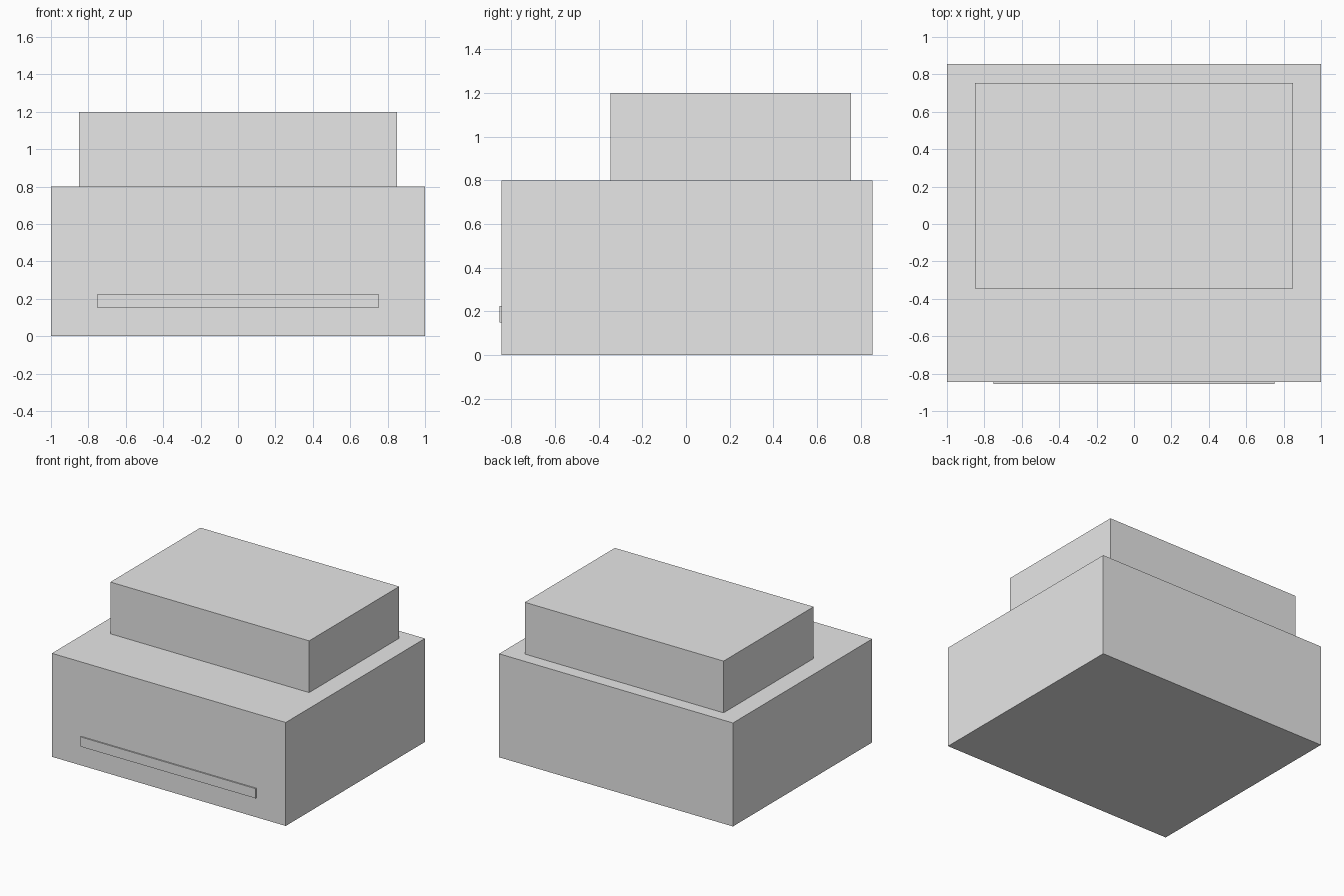
import bpy

if "Cube" in bpy.data.objects:
    bpy.data.objects.remove(bpy.data.objects["Cube"])

grey = bpy.data.materials.new("light grey")
grey.diffuse_color = (0.8, 0.8, 0.8, 1.0)
grey.use_nodes = True
grey.node_tree.nodes["Principled BSDF"].inputs["Base Color"].default_value = grey.diffuse_color


def box(name, lo, hi):
    """Axis-aligned box between two corners."""
    centre = [(a + b) / 2 for a, b in zip(lo, hi)]
    bpy.ops.mesh.primitive_cube_add(size=1, location=centre)
    ob = bpy.context.object
    ob.name = name
    ob.scale = [b - a for a, b in zip(lo, hi)]
    bpy.ops.object.transform_apply(location=False, rotation=False, scale=True)
    ob.data.materials.append(grey)
    return ob


# main housing
box("body", (-1.0, -0.845, 0.0), (1.0, 0.855, 0.8))
# raised block set towards the back
box("upper_block", (-0.85, -0.345, 0.8), (0.85, 0.755, 1.2))
# thin strip on the front face, slightly embedded in the body
box("front_slot", (-0.75, -0.855, 0.15), (0.75, -0.835, 0.225))
